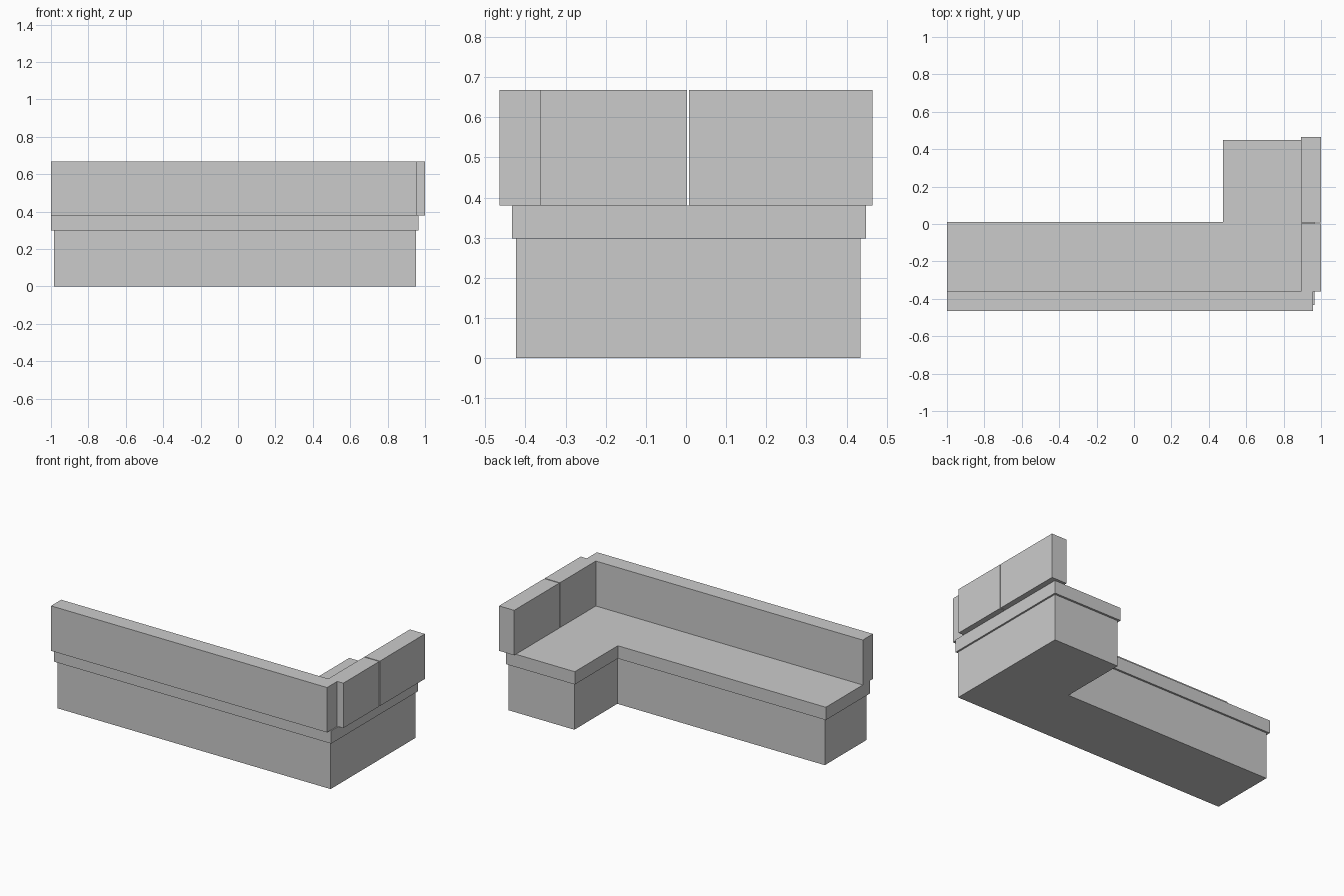
import bpy, bmesh

if "Cube" in bpy.data.objects:
    bpy.data.objects.remove(bpy.data.objects["Cube"])


def extrude_outline(name, outline, z0, z1):
    """Solid prism from a plan outline (counter-clockwise)."""
    bm = bmesh.new()
    face = bm.faces.new([bm.verts.new((x, y, z0)) for x, y in outline])
    top = bmesh.ops.extrude_face_region(bm, geom=[face])["geom"]
    verts = [g for g in top if isinstance(g, bmesh.types.BMVert)]
    bmesh.ops.translate(bm, verts=verts, vec=(0, 0, z1 - z0))
    bmesh.ops.recalc_face_normals(bm, faces=bm.faces)
    mesh = bpy.data.meshes.new(name)
    bm.to_mesh(mesh)
    bm.free()
    obj = bpy.data.objects.new(name, mesh)
    bpy.context.collection.objects.link(obj)
    return obj


def ell(x0, x1, y0, y1, xi, yi):
    """L outline: long bench along x, short return at the right."""
    return [(x0, y0), (x1, y0), (x1, y1), (xi, y1), (xi, yi), (x0, yi)]


def rect(x0, x1, y0, y1):
    return [(x0, y0), (x1, y0), (x1, y1), (x0, y1)]


# Plinth and the slightly overhanging seat
extrude_outline("base", ell(-0.984, 0.953, -0.423, 0.435, 0.487, 0.0), 0, 0.298)
extrude_outline("seat", ell(-1.0, 0.964, -0.433, 0.448, 0.475, 0.012), 0.298, 0.38)

# Back cushions: one long, two on the return with a narrow gap
for name, plan in {
    "long_back": rect(-1.0, 0.957, -0.465, -0.362),
    "side_back_inner": rect(0.893, 1.0, -0.362, 0.002),
    "side_back_outer": rect(0.893, 1.0, 0.008, 0.465),
}.items():
    extrude_outline(name, plan, 0.38, 0.668)
